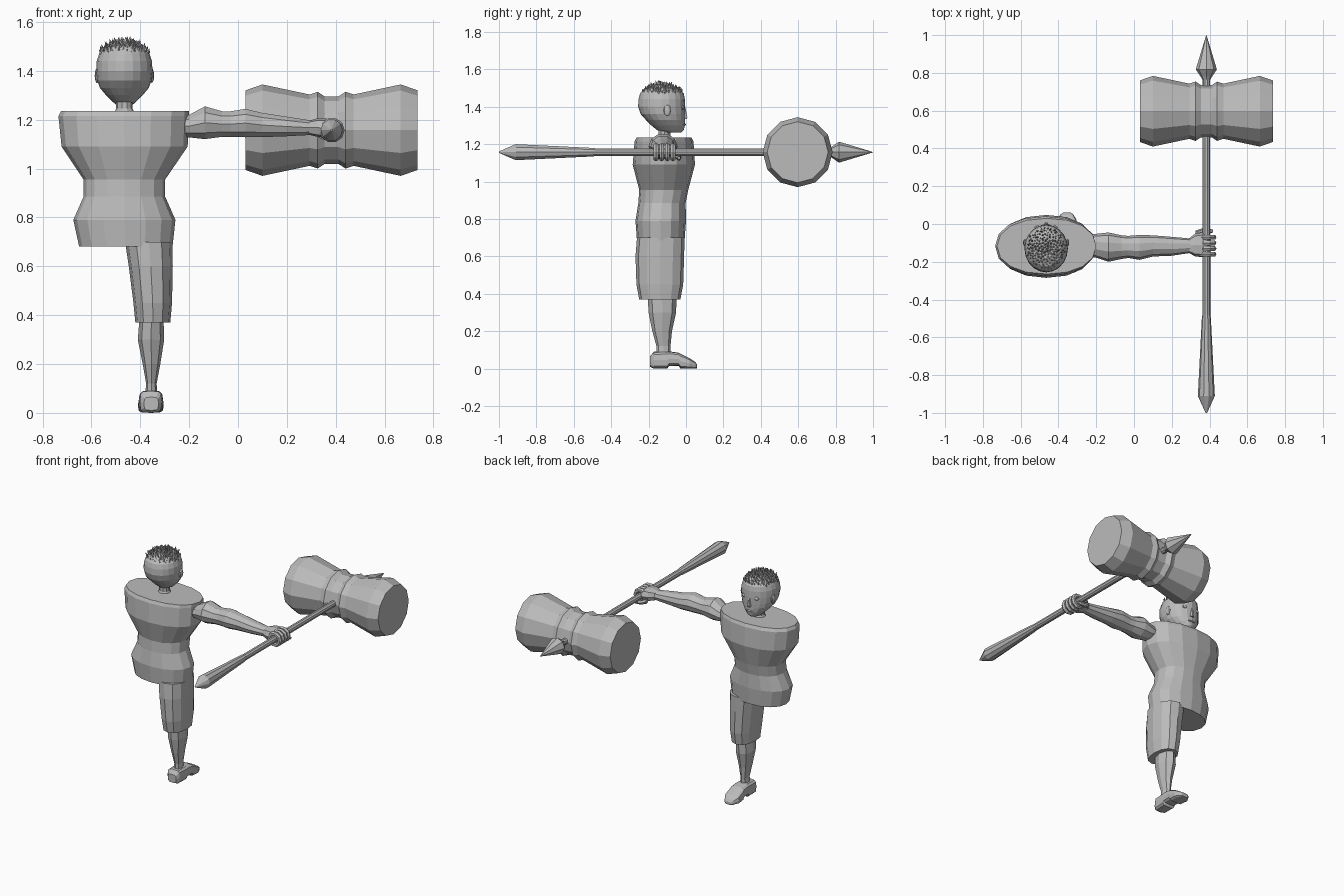
import bpy, bmesh, math, random
from mathutils import Vector, Matrix

random.seed(4)
grey = bpy.data.materials.new("plain grey")
grey.diffuse_color = (0.5, 0.5, 0.5, 1)


def finish(name, bm):
    bmesh.ops.recalc_face_normals(bm, faces=bm.faces)
    me = bpy.data.meshes.new(name)
    bm.to_mesh(me)
    bm.free()
    me.materials.append(grey)
    ob = bpy.data.objects.new(name, me)
    bpy.context.collection.objects.link(ob)
    return ob


def loft(name, axis, rings, n=12, power=1.0, phase=0.0):
    """Rings are (position, min a, max a, min b, max b) across the given axis."""
    bm = bmesh.new()
    loops = []
    for p, a0, a1, b0, b1 in rings:
        loop = []
        for i in range(n):
            t = 2 * math.pi * (i + phase) / n
            c, s = math.cos(t), math.sin(t)
            a = (a0 + a1) / 2 + (a1 - a0) / 2 * math.copysign(abs(c) ** power, c)
            b = (b0 + b1) / 2 + (b1 - b0) / 2 * math.copysign(abs(s) ** power, s)
            loop.append(bm.verts.new({'x': (p, a, b), 'y': (a, p, b), 'z': (a, b, p)}[axis]))
        loops.append(loop)
    for lo, hi in zip(loops, loops[1:]):
        for i in range(n):
            j = (i + 1) % n
            bm.faces.new((lo[i], lo[j], hi[j], hi[i]))
    bm.faces.new(loops[0])
    bm.faces.new(loops[-1])
    return finish(name, bm)


def lathe(name, axis, a, b, profile, n=12):
    return loft(name, axis, [(p, a - r, a + r, b - r, b + r) for p, r in profile], n)


# Torso: flat-topped oval body with a narrow waist
loft("torso", 'z', [
    (0.68, -0.65, -0.268, -0.262, -0.008),
    (0.79, -0.674, -0.256, -0.27, 0.0),
    (0.885, -0.632, -0.298, -0.255, -0.002),
    (0.955, -0.632, -0.298, -0.25, 0.012),
    (1.09, -0.722, -0.206, -0.285, 0.048),
    (1.215, -0.735, -0.2, -0.275, 0.04),
    (1.235, -0.725, -0.2, -0.265, 0.03)], 16, 0.92)

# Leg: wide shorts, tapered calf and shoe
loft("shorts_leg", 'z', [
    (0.37, -0.42, -0.277, -0.25, -0.03),
    (0.45, -0.428, -0.27, -0.265, -0.015),
    (0.6, -0.447, -0.267, -0.27, -0.01),
    (0.7, -0.462, -0.268, -0.262, -0.008)], 12, 0.9)
loft("calf", 'z', [
    (0.07, -0.38, -0.33, -0.158, -0.085),
    (0.12, -0.376, -0.333, -0.158, -0.083),
    (0.2, -0.39, -0.318, -0.18, -0.075),
    (0.3, -0.41, -0.302, -0.2, -0.053),
    (0.39, -0.403, -0.305, -0.205, -0.05)], 8)
loft("shoe", 'y', [
    (-0.192, -0.385, -0.325, 0.01, 0.065),
    (-0.172, -0.402, -0.312, 0.0, 0.09),
    (-0.1, -0.404, -0.308, 0.0, 0.092),
    (-0.09, -0.404, -0.308, 0.015, 0.092),
    (-0.04, -0.406, -0.306, 0.015, 0.085),
    (-0.03, -0.408, -0.305, 0.0, 0.08),
    (0.02, -0.41, -0.304, 0.0, 0.055),
    (0.05, -0.39, -0.32, 0.0, 0.035),
    (0.06, -0.375, -0.335, 0.002, 0.02)], 12, 0.55)

# Neck and head
lathe("neck", 'z', -0.465, -0.115, [(1.22, 0.045), (1.245, 0.034), (1.3, 0.034)], 10)
loft("head", 'z', [
    (1.262, -0.5, -0.43, -0.12, -0.025),
    (1.275, -0.515, -0.415, -0.155, -0.012),
    (1.3, -0.54, -0.39, -0.185, -0.006),
    (1.33, -0.565, -0.365, -0.215, -0.006),
    (1.36, -0.576, -0.354, -0.242, -0.005),
    (1.4, -0.58, -0.35, -0.256, -0.004),
    (1.44, -0.578, -0.352, -0.254, -0.006),
    (1.47, -0.568, -0.362, -0.246, -0.012),
    (1.495, -0.545, -0.385, -0.225, -0.035),
    (1.513, -0.505, -0.425, -0.18, -0.08)], 20)


def blob(name, loc, size, u=10, v=6):
    bm = bmesh.new()
    bmesh.ops.create_uvsphere(bm, u_segments=u, v_segments=v, radius=1.0,
                              matrix=Matrix.Translation(loc) @ Matrix.Diagonal((*size, 1)))
    return finish(name, bm)


# Facial features, facing +y
loft("nose", 'z', [(1.335, -0.479, -0.451, -0.03, 0.008), (1.345, -0.478, -0.452, -0.03, 0.01),
                   (1.395, -0.472, -0.458, -0.03, -0.001)], 6)
blob("mouth", (-0.465, -0.01, 1.305), (0.028, 0.01, 0.007))
for side, s in (("left", -1), ("right", 1)):
    blob(side + "_eye", (-0.465 + s * 0.045, -0.018, 1.395), (0.017, 0.01, 0.011))
    blob(side + "_ear", (-0.465 + s * 0.112, -0.1, 1.38), (0.01, 0.02, 0.03))

# Hair: dense cap of little spikes
bm = bmesh.new()
N = 170
for i in range(N):
    cz = 1 - (i + 0.5) / N * 0.46
    sr, t = math.sqrt(1 - cz * cz), i * 2.39996
    nrm = Vector((sr * math.cos(t), sr * math.sin(t), cz))
    base = Vector((-0.465 + nrm.x * 0.113, -0.128 + nrm.y * 0.122, 1.402 + nrm.z * 0.108))
    d = (nrm * 0.5 + Vector((random.uniform(-.3, .3), random.uniform(-.3, .3), 0.9))).normalized()
    h = random.uniform(0.03, 0.045)
    m = Matrix.Translation(base + d * (h / 2 - 0.008)) @ d.to_track_quat('Z', 'Y').to_matrix().to_4x4()
    bmesh.ops.create_cone(bm, cap_ends=True, segments=4, radius1=0.013, radius2=0, depth=h, matrix=m)
finish("spiky_hair", bm)

# Outstretched arm
loft("arm", 'x', [
    (-0.235, -0.175, -0.055, 1.13, 1.215),
    (-0.2, -0.178, -0.052, 1.125, 1.222),
    (-0.135, -0.2, -0.045, 1.117, 1.258),
    (-0.065, -0.185, -0.06, 1.127, 1.237),
    (-0.03, -0.18, -0.063, 1.127, 1.237),
    (0.03, -0.19, -0.058, 1.125, 1.247),
    (0.1, -0.172, -0.06, 1.126, 1.23),
    (0.2, -0.168, -0.068, 1.13, 1.214),
    (0.3, -0.153, -0.077, 1.136, 1.198)], 10)

# Hand gripping the shaft: palm, four fingers and a thumb
loft("palm", 'x', [
    (0.29, -0.153, -0.077, 1.138, 1.196),
    (0.325, -0.172, -0.05, 1.13, 1.205),
    (0.36, -0.175, -0.045, 1.125, 1.205),
    (0.38, -0.168, -0.055, 1.135, 1.195)], 8, 0.7)
SX, SZ = 0.383, 1.157
for k, y in enumerate((-0.16, -0.13, -0.1, -0.07)):
    bpy.ops.mesh.primitive_torus_add(location=(SX + 0.002, y, SZ), rotation=(math.pi / 2, 0, 0),
                                     major_segments=10, minor_segments=6,
                                     major_radius=0.037, minor_radius=0.0145)
    finger = bpy.context.object
    finger.name = "finger_%d" % (k + 1)
    finger.data.materials.append(grey)
loft("thumb", 'x', [(0.325, -0.065, -0.035, 1.125, 1.16), (0.355, -0.055, -0.025, 1.115, 1.145),
                    (0.4, -0.05, -0.025, 1.112, 1.138), (0.418, -0.045, -0.03, 1.118, 1.135)], 6)

# Hammer shaft with flared butt, and spear tip
lathe("shaft", 'y', SX, SZ, [(-1.0, 0.004), (-0.91, 0.045), (-0.5, 0.024), (-0.48, 0.021), (0.79, 0.02)], 10)
lathe("spear_tip", 'y', SX, SZ, [(0.765, 0.022), (0.78, 0.03), (0.818, 0.056), (1.0, 0.001)], 8)

# Hammer head: mirrored barrel profile around the shaft
half = [(0.352, 0.163), (0.283, 0.187), (0.09, 0.146), (0.057, 0.157), (0.028, 0.138)]
lathe("hammer_head", 'x', 0.597, SZ,
      [(SX - d, r) for d, r in half] + [(SX + d, r) for d, r in reversed(half)], 12)
